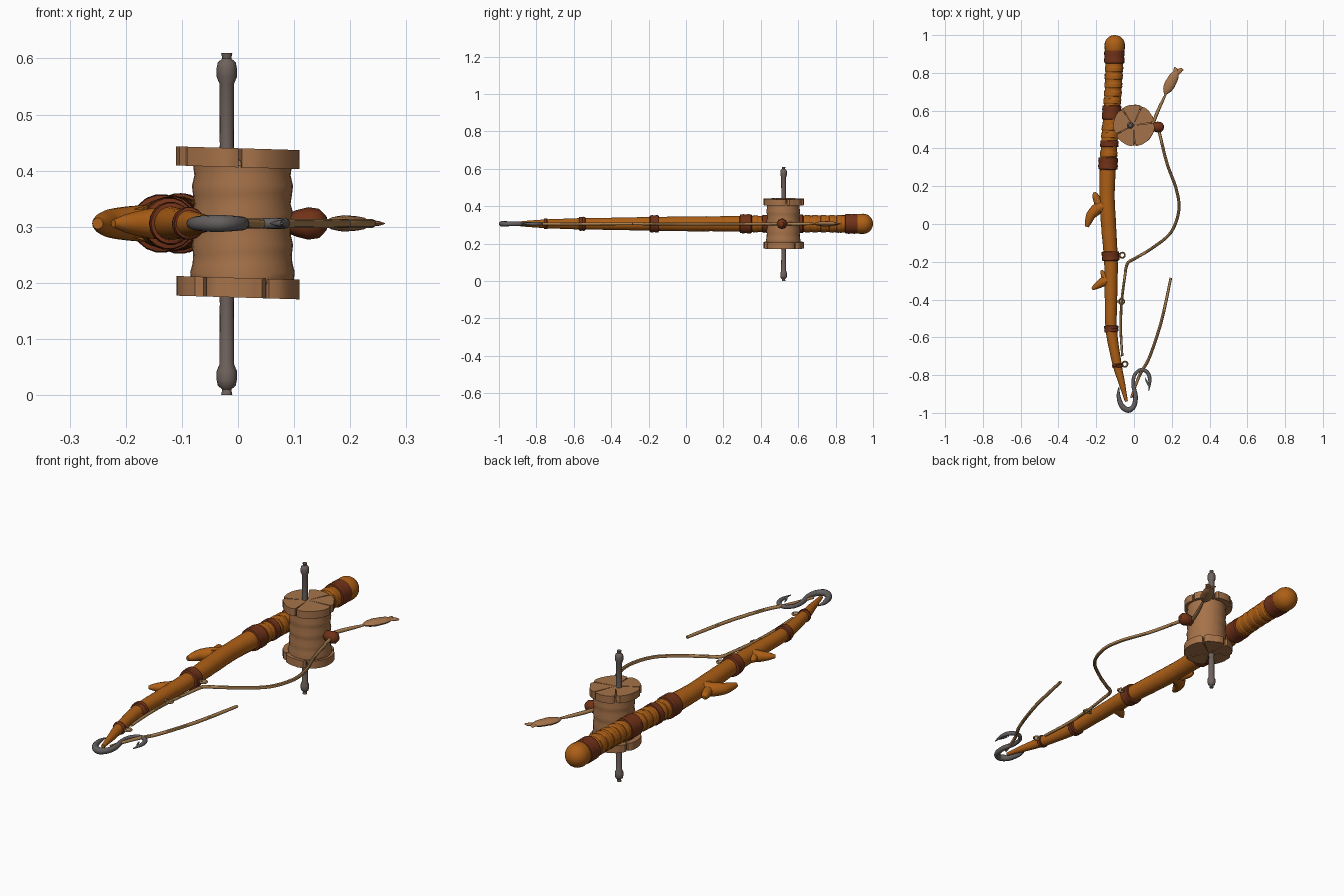
import bpy, bmesh, math, random
from mathutils import Vector

if "Cube" in bpy.data.objects:
    bpy.data.objects.remove(bpy.data.objects["Cube"])

random.seed(4)
Z = 0.306  # height of the rod's plane


def mat(name, r, g, b):
    m = bpy.data.materials.new(name)
    m.diffuse_color = (r, g, b, 1)
    m.use_nodes = True
    m.node_tree.nodes["Principled BSDF"].inputs["Base Color"].default_value = m.diffuse_color
    return m


WOOD = mat("orange wood", 0.42, 0.115, 0.008)
BAND = mat("dark red leather", 0.165, 0.032, 0.009)
SPOOL = mat("pale wood", 0.38, 0.17, 0.068)
STRING = mat("tan string", 0.40, 0.215, 0.08)
IRON = mat("warm grey iron", 0.155, 0.12, 0.108)
STEEL = mat("hook grey", 0.13, 0.115, 0.115)
LURE = mat("lure brown", 0.39, 0.18, 0.07)


def finish(name, bm, material, angle=45):
    bmesh.ops.recalc_face_normals(bm, faces=bm.faces)
    me = bpy.data.meshes.new(name)
    bm.to_mesh(me)
    bm.free()
    ob = bpy.data.objects.new(name, me)
    bpy.context.collection.objects.link(ob)
    me.materials.append(material)
    bpy.context.view_layer.objects.active = ob
    ob.select_set(True)
    bpy.ops.object.shade_smooth_by_angle(angle=math.radians(angle))
    ob.select_set(False)
    return ob


def spline(pts, steps):
    """Catmull-Rom through tuples of any size."""
    p = [Vector(q) for q in pts]
    p = [p[0] * 2 - p[1]] + p + [p[-1] * 2 - p[-2]]
    out = []
    for i in range(1, len(p) - 2):
        a, b, c, d = p[i - 1:i + 3]
        for s in range(steps):
            t = s / steps
            out.append(0.5 * (2 * b + (c - a) * t + (2 * a - 5 * b + 4 * c - d) * t * t
                              + (3 * b - a - 3 * c + d) * t ** 3))
    return out + [p[-2]]


def tube(name, pts, material, sides=12, steps=6, flat=1.0, wobble=0.0):
    """Round tube through (x, y, radius) points lying in the rod's plane."""
    path = spline(pts, steps) if steps else [Vector(q) for q in pts]
    bm = bmesh.new()
    rings = []
    for i, p in enumerate(path):
        t = path[min(i + 1, len(path) - 1)] - path[max(i - 1, 0)]
        side = Vector((-t.y, t.x, 0)).normalized()
        r = max(p.z, 0.001) * (1 + random.uniform(-wobble, wobble))
        rings.append([bm.verts.new(Vector((p.x, p.y, Z)) + side * (r * math.cos(a))
                                   + Vector((0, 0, r * flat * math.sin(a))))
                      for a in (k * math.tau / sides for k in range(sides))])
    for a, b in zip(rings, rings[1:]):
        for k in range(sides):
            j = (k + 1) % sides
            bm.faces.new((a[k], a[j], b[j], b[k]))
    bm.faces.new(rings[0])
    bm.faces.new(rings[-1])
    return finish(name, bm, material)


def lathe(name, profile, x, y, material, sides=32, wave=0.0):
    """Vertical turned part from (radius, z) points."""
    bm = bmesh.new()
    rings = []
    for i, (r, z) in enumerate(profile):
        rings.append([bm.verts.new((x + r * math.cos(a), y + r * math.sin(a),
                                    z + wave * math.sin(2 * a + i)))
                      for a in (k * math.tau / sides for k in range(sides))])
    for a, b in zip(rings, rings[1:]):
        for k in range(sides):
            j = (k + 1) % sides
            bm.faces.new((a[k], a[j], b[j], b[k]))
    bm.faces.new(rings[0])
    bm.faces.new(rings[-1])
    return finish(name, bm, material)


# Rod: tapering crooked branch with a domed butt
ROD = [(-0.04, -0.94, 0.008), (-0.065, -0.84, 0.017), (-0.09, -0.74, 0.024),
       (-0.12, -0.56, 0.030), (-0.122, -0.38, 0.033), (-0.122, -0.2, 0.036),
       (-0.135, 0.0, 0.040), (-0.142, 0.15, 0.040), (-0.137, 0.33, 0.043),
       (-0.122, 0.55, 0.043), (-0.11, 0.72, 0.044), (-0.104, 0.86, 0.046)]
tube("rod", ROD, WOOD, 20, 8, wobble=0.015)
butt = [(-0.102, 0.90, 0.046), (-0.102, 0.925, 0.053)]
butt += [(-0.102, 0.947 + 0.053 * math.sin(a), 0.054 * math.cos(a))
         for a in (k * math.pi / 16 for k in range(9))]
tube("butt_knob", butt, WOOD, 20, 0)

# Snapped twigs on the left side, each a horn with a small stub
tube("large_twig", [(-0.13, 0.10, 0.035), (-0.185, 0.085, 0.032), (-0.225, 0.05, 0.026),
                    (-0.242, 0.01, 0.018), (-0.250, -0.015, 0.010)], WOOD, 14)
tube("large_twig_stub", [(-0.17, 0.07, 0.03), (-0.19, 0.115, 0.022), (-0.204, 0.15, 0.017),
                         (-0.21, 0.168, 0.007)], WOOD, 12)
tube("small_twig", [(-0.12, -0.29, 0.03), (-0.16, -0.305, 0.026), (-0.198, -0.328, 0.017),
                    (-0.222, -0.345, 0.007)], WOOD, 12)
tube("small_twig_stub", [(-0.14, -0.30, 0.024), (-0.16, -0.27, 0.016), (-0.172, -0.245, 0.006)], WOOD, 12)


def rod_at(y):
    for a, b in zip(ROD, ROD[1:]):
        if a[1] <= y <= b[1]:
            return Vector(a).lerp(Vector(b), (y - a[1]) / (b[1] - a[1]))
    return Vector(ROD[-1])


def band(name, y, width, extra, material):
    pts = []
    for f, e in ((-0.5, 0), (-0.5, 1), (-0.2, 1.2), (0, 0.8), (0.2, 1.2), (0.5, 1), (0.5, 0)):
        p = rod_at(y + f * width)
        pts.append((p.x, y + f * width, p.z + extra * e))
    # the end pairs share a position, so spread them slightly
    pts[0] = (pts[0][0], pts[0][1] - 0.003, pts[0][2])
    pts[-1] = (pts[-1][0], pts[-1][1] + 0.003, pts[-1][2])
    tube(name, pts, material, 18, 0)


# Leather bindings along the rod
for i, (y, w, e) in enumerate([(0.885, 0.065, 0.007), (0.59, 0.07, 0.006), (0.425, 0.03, 0.005),
                               (0.32, 0.06, 0.008), (-0.17, 0.045, 0.009),
                               (-0.555, 0.03, 0.007), (-0.75, 0.015, 0.005)]):
    band(f"leather_band_{i + 1}", y, w, e, BAND)
# Grip wraps in the rod's colour
for i, y in enumerate([0.37, 0.47, 0.51, 0.65, 0.69, 0.735, 0.78, 0.82]):
    band(f"grip_wrap_{i + 1}", y, 0.024, 0.003, WOOD)

# Spool: wound drum between two cracked flanges
drum = [(0.078, 0.19)]
for k in range(13):
    drum.append((0.088 + 0.0025 * math.sin(k * 2.1) + (0.003 if k < 3 else 0), 0.20 + k * 0.0175))
drum.append((0.078, 0.42))
lathe("spool_drum", drum, 0.008, 0.52, SPOOL, 32, 0.002)

CUTS = [0.15, 1.2, 2.2, 3.6, 4.75]


def flange(name, z0, z1, turn):
    bm = bmesh.new()
    for i, c in enumerate(CUTS):
        end = CUTS[i + 1] if i < len(CUTS) - 1 else CUTS[0] + math.tau
        n = 10
        outline = [(-0.004, 0.522)]
        for k in range(n + 1):
            a = c + 0.03 + (end - c - 0.06) * k / n + turn
            r = 0.102 if k in (0, n) else 0.109 + random.uniform(-0.0015, 0.0015)
            outline.append((r * math.cos(a), 0.522 + r * math.sin(a)))
        low = [bm.verts.new((x, y, z0 - 0.03 * x)) for x, y in outline]
        high = [bm.verts.new((x, y, z1 - 0.03 * x)) for x, y in outline]
        bm.faces.new(low)
        bm.faces.new(high)
        for k in range(len(outline)):
            j = (k + 1) % len(outline)
            bm.faces.new((low[k], low[j], high[j], high[k]))
    finish(name, bm, SPOOL, 35)


flange("top_flange", 0.406, 0.440, 0.0)
flange("bottom_flange", 0.174, 0.209, 0.5)

# Iron axle with thick ends
half = [(0.010, 0.305), (0.008, 0.295), (0.016, 0.288), (0.018, 0.278), (0.018, 0.262),
        (0.013, 0.250), (0.0125, 0.14), (0.015, 0.10)]
lathe("axle", [(r, 0.305 - h) for r, h in half] + [(r, 0.305 + h) for r, h in reversed(half)],
      -0.02, 0.522, IRON, 16)

# Leather knob on the side of the spool
tube("spool_knob", [(0.085, 0.515, 0.016), (0.105, 0.515, 0.024), (0.125, 0.513, 0.029),
                    (0.145, 0.512, 0.026), (0.158, 0.511, 0.012)], BAND, 8, 0)

# Fishing line from spool to tip, loose end at the hook, leader to the lure
tube("main_line", [(0.12, 0.54, 0.007), (0.14, 0.46, 0.008), (0.175, 0.32, 0.008), (0.225, 0.18, 0.008),
                   (0.237, 0.07, 0.008), (0.195, -0.045, 0.008), (0.10, -0.125, 0.008),
                   (0.01, -0.18, 0.008), (-0.035, -0.21, 0.008), (-0.05, -0.29, 0.007),
                   (-0.066, -0.42, 0.007), (-0.07, -0.56, 0.007), (-0.062, -0.70, 0.006)], STRING, 8)
tube("hook_line", [(0.195, -0.285, 0.007), (0.165, -0.43, 0.008), (0.135, -0.55, 0.008),
                   (0.08, -0.71, 0.008), (0.03, -0.80, 0.008), (-0.015, -0.92, 0.006)], STRING, 8)
tube("lure_line", [(0.10, 0.53, 0.008), (0.125, 0.595, 0.009), (0.155, 0.66, 0.007),
                   (0.172, 0.695, 0.004)], STRING, 8)

# Line guides: small string rings beside the rod
for i, (x, y) in enumerate([(-0.062, -0.165), (-0.066, -0.41), (-0.048, -0.742)]):
    ring = [(x + 0.014 * math.cos(a), y + 0.014 * math.sin(a), 0.0045)
            for a in (k * math.tau / 16 for k in range(17))]
    tube(f"line_guide_{i + 1}", ring, STRING, 8, 0)
    p = rod_at(y)
    tube(f"guide_arm_{i + 1}", [(p.x, y, 0.006), (x - 0.012, y, 0.005)], STRING, 8, 0)

# Fish-shaped lure: flattened body and forked tail
tube("lure_body", [(0.164, 0.683, 0.004), (0.175, 0.71, 0.022), (0.193, 0.745, 0.029),
                   (0.215, 0.785, 0.023), (0.230, 0.807, 0.011)], LURE, 12, 5, 0.5, 0.03)
for i, tip in enumerate([(0.213, 0.832), (0.262, 0.815)]):
    tube(f"lure_tail_{i + 1}", [(0.222, 0.792, 0.013), (tip[0] * 0.55 + 0.103, 0.815, 0.012),
                                (*tip, 0.002)], LURE, 8, 4, 0.4)

# S-shaped hook with barb
tube("hook", [(-0.080, -0.865, 0.003), (-0.082, -0.91, 0.010), (-0.065, -0.962, 0.014),
              (-0.030, -0.985, 0.015), (0.000, -0.962, 0.013), (0.008, -0.91, 0.012),
              (-0.004, -0.85, 0.010), (0.003, -0.80, 0.009), (0.035, -0.772, 0.009),
              (0.070, -0.785, 0.010), (0.084, -0.825, 0.009), (0.078, -0.885, 0.002)], STEEL, 12)
tube("hook_barb", [(0.081, -0.855, 0.007), (0.068, -0.835, 0.005), (0.058, -0.812, 0.001)], STEEL, 8, 3)
